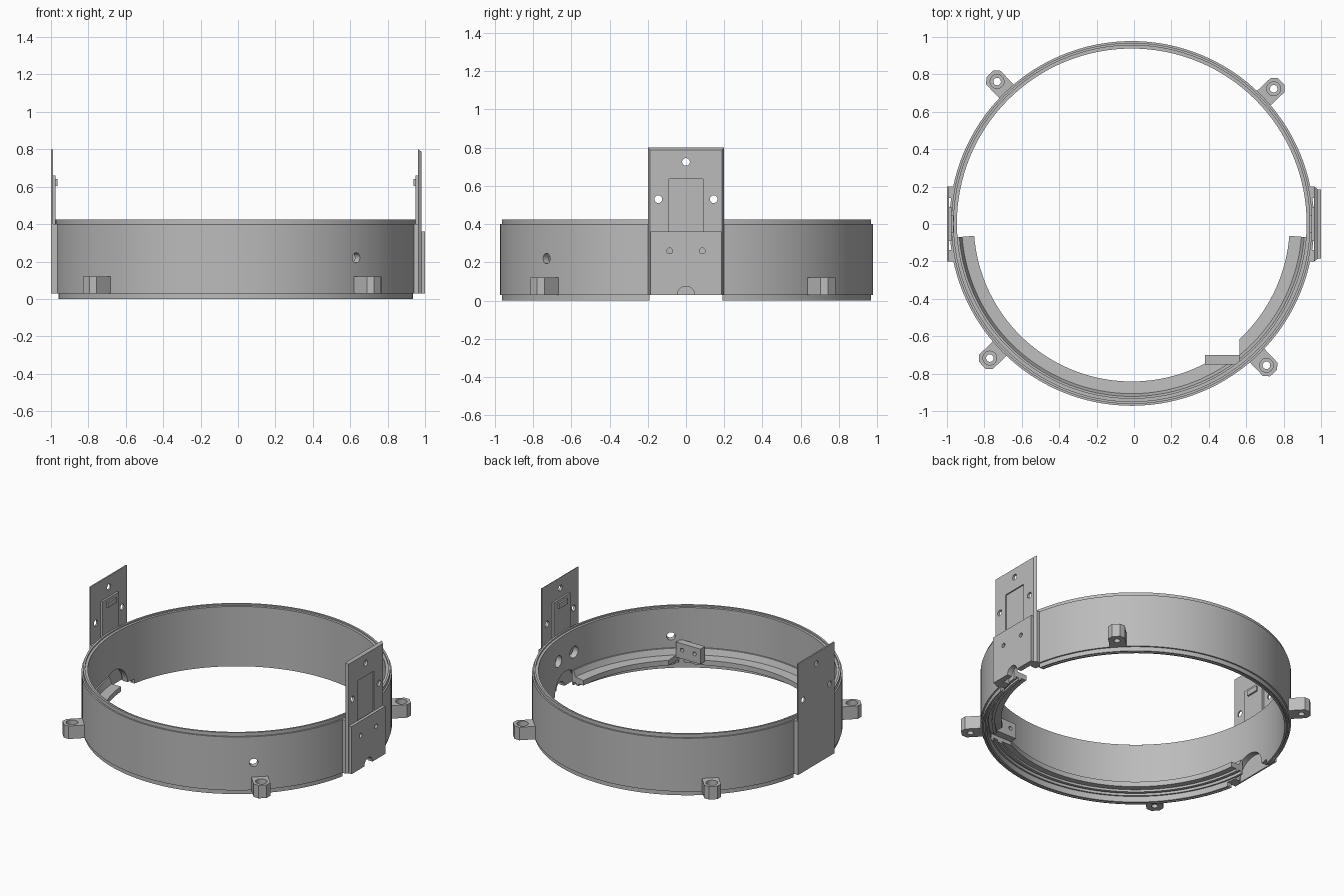
import bpy, bmesh, math
from mathutils import Matrix, Vector

cube = bpy.data.objects.get("Cube")
if cube:
    bpy.data.objects.remove(cube, do_unlink=True)

grey = bpy.data.materials.new("plain grey")
grey.use_nodes = True
grey.diffuse_color = (0.5, 0.5, 0.5, 1)
grey.node_tree.nodes["Principled BSDF"].inputs["Base Color"].default_value = (0.5, 0.5, 0.5, 1)

CENTRE = Vector((-0.012, 0.003, 0))


def finish(name, bm):
    bmesh.ops.recalc_face_normals(bm, faces=bm.faces)
    mesh = bpy.data.meshes.new(name)
    bm.to_mesh(mesh)
    bm.free()
    mesh.materials.append(grey)
    ob = bpy.data.objects.new(name, mesh)
    bpy.context.collection.objects.link(ob)
    return ob


def box(name, x, y, z, inset=0):
    """Box from ranges; inset narrows the +x face for a chamfered look."""
    bm = bmesh.new()
    bmesh.ops.create_cube(bm, size=1)
    for v in bm.verts:
        outer = v.co.x > 0
        v.co = [r[0] if c < 0 else r[1] for c, r in zip(v.co, (x, y, z))]
        if outer and inset:
            v.co.y -= math.copysign(inset, v.co.y)
            if v.co.z > sum(z) / 2:
                v.co.z -= inset
    return finish(name, bm)


def cylinder(name, centre, axis, radius, depth):
    bm = bmesh.new()
    turn = Vector(axis).to_track_quat('Z', 'Y').to_matrix().to_4x4()
    bmesh.ops.create_cone(bm, cap_ends=True, segments=32, radius1=radius, radius2=radius,
                          depth=depth, matrix=Matrix.Translation(centre) @ turn)
    return finish(name, bm)


def revolve(name, profile, start=0, end=360, steps=128):
    """Turn a closed (radius, height) section about the ring centre."""
    full = end - start == 360
    bm = bmesh.new()
    rings = []
    for i in range(steps if full else steps + 1):
        a = math.radians(start + (end - start) * i / steps)
        rings.append([bm.verts.new(CENTRE + Vector((r * math.cos(a), r * math.sin(a), z)))
                      for r, z in profile])
    n = len(profile)
    for i in range(steps):
        p, q = rings[i], rings[(i + 1) % len(rings)]
        for j in range(n):
            k = (j + 1) % n
            bm.faces.new((p[j], p[k], q[k], q[j]))
    if not full:
        bm.faces.new(rings[0])
        bm.faces.new(rings[-1])
    return finish(name, bm)


def cut(ob, *cutters):
    """Subtract the cutters, then discard them."""
    for c in cutters:
        c.hide_render = True
        mod = ob.modifiers.new("cut", 'BOOLEAN')
        mod.operation, mod.solver, mod.object = 'DIFFERENCE', 'EXACT', c
    graph = bpy.context.evaluated_depsgraph_get()
    mesh = bpy.data.meshes.new_from_object(ob.evaluated_get(graph))
    ob.modifiers.clear()
    ob.data = mesh
    for c in cutters:
        bpy.data.objects.remove(c, do_unlink=True)


def smooth(ob):
    bpy.ops.object.select_all(action='DESELECT')
    ob.select_set(True)
    bpy.context.view_layer.objects.active = ob
    bpy.ops.object.shade_smooth_by_angle(angle=math.radians(30))


# Main ring wall with stepped rims
wall = revolve("ring_wall", [(.935, 0), (.948, 0), (.948, .012), (.955, .012), (.955, 0), (.965, 0),
                             (.965, .03), (.975, .03), (.975, .4), (.965, .4), (.965, .425),
                             (.952, .425), (.952, .415), (.935, .415)])
hole_dir = Vector((math.cos(math.radians(-48.7)), math.sin(math.radians(-48.7)), 0))
cut(wall,
    box("lip_gap", (-1.2, 1.2), (-.19, .19), (-.1, .03)),
    cylinder("arch", (0, 0, .03), (1, 0, 0), .13, 2.4),
    cylinder("wall_hole", CENTRE + hole_dir * .95 + Vector((0, 0, .22)), hole_dir, .027, .3),
    *[cylinder("screw_well", (.95, y, .26), (1, 0, 0), .04, .2) for y in (-.085, .085)])
smooth(wall)

# Inner ledge round the front half, with grooves underneath
ledge = revolve("inner_ledge", [(.94, .04), (.925, .04), (.925, .06), (.905, .06), (.905, .045),
                                (.885, .045), (.885, .06), (.845, .06), (.845, .095), (.91, .1),
                                (.925, .14), (.94, .14)], -175.5, -4.5, 72)
cut(ledge, box("ledge_gap", (.38, .565), (-.75, -.6), (-.1, .3)))
smooth(ledge)

# Small upright bracket on the ledge
bracket = box("ledge_bracket", (.38, .565), (-.75, -.70), (.085, .19))
cut(bracket, *[cylinder("pin_hole", (x, -.72, .145), (0, 1, 0), .013, .2) for x in (.425, .52)])
smooth(bracket)

# Four mounting lugs with counterbored holes
for i in range(4):
    a = math.radians(43.5 + 90 * i)
    bm = bmesh.new()
    outline = [(.95, -.053), (1.075, -.053), (1.102, -.026),
               (1.102, .026), (1.075, .053), (.95, .053)]
    base = bm.faces.new([bm.verts.new((x, y, .03)) for x, y in outline])
    top = bmesh.ops.extrude_face_region(bm, geom=[base])["geom"]
    bmesh.ops.translate(bm, vec=(0, 0, .09), verts=[v for v in top if isinstance(v, bmesh.types.BMVert)])
    place = Matrix.Translation(CENTRE) @ Matrix.Rotation(a, 4, 'Z')
    bm.transform(place)
    lug = finish("mounting_lug", bm)
    cut(lug,
        cylinder("bolt_hole", place @ Vector((1.046, 0, .08)), (0, 0, 1), .02, .3),
        cylinder("counterbore", place @ Vector((1.046, 0, .12)), (0, 0, 1), .037, .08))
    # Keep the inner end of the lug inside the wall thickness
    smooth(lug)


def plate_holes():
    """Three fixing holes in the tall part of a side plate."""
    return [cylinder("fixing_hole", (0, y, z), (1, 0, 0), .02, 2.4)
            for y, z in ((0, .725), (-.145, .53), (.145, .53))]


def lower_holes(radius):
    return [cylinder("screw_hole", (.96, y, .26), (1, 0, 0), radius, .2) for y in (-.085, .085)]


def cable_notch():
    return cylinder("cable_notch", (.98, 0, .03), (1, 0, 0), .045, .2)


# Left side plate, backing, cover and inner panel
plate = box("left_plate", (.963, .98), (-.2, .2), (.03, .8), .012)
cut(plate, box("recess", (.972, 1.1), (-.09, .09), (.34, .635)),
    cable_notch(), *plate_holes(), *lower_holes(.03))
smooth(plate)
cover = box("left_cover", (.979, 1.0), (-.185, .185), (.03, .36))
cut(cover, cable_notch(), *lower_holes(.015))
smooth(cover)

# Right side plate
plate = box("right_plate", (-1.0, -.99), (-.2, .2), (.03, .8))
cut(plate, *plate_holes())
smooth(plate)

# Backing strips, raised inner panels and latch nubs on both sides
for side, strip, panel, nub in (("left", (.942, .964), (.95, .964), (.938, .951)),
                                ("right", (-.991, -.966), (-.991, -.976), (-.977, -.965))):
    for s in (-1, 1):
        box(side + "_backing", strip, sorted((s * .14, s * .2)), (.03, .4))
    box(side + "_panel", panel, (-.09, .09), (.4, .66))
    box(side + "_latch", nub, (-.045, .045), (.605, .64))
